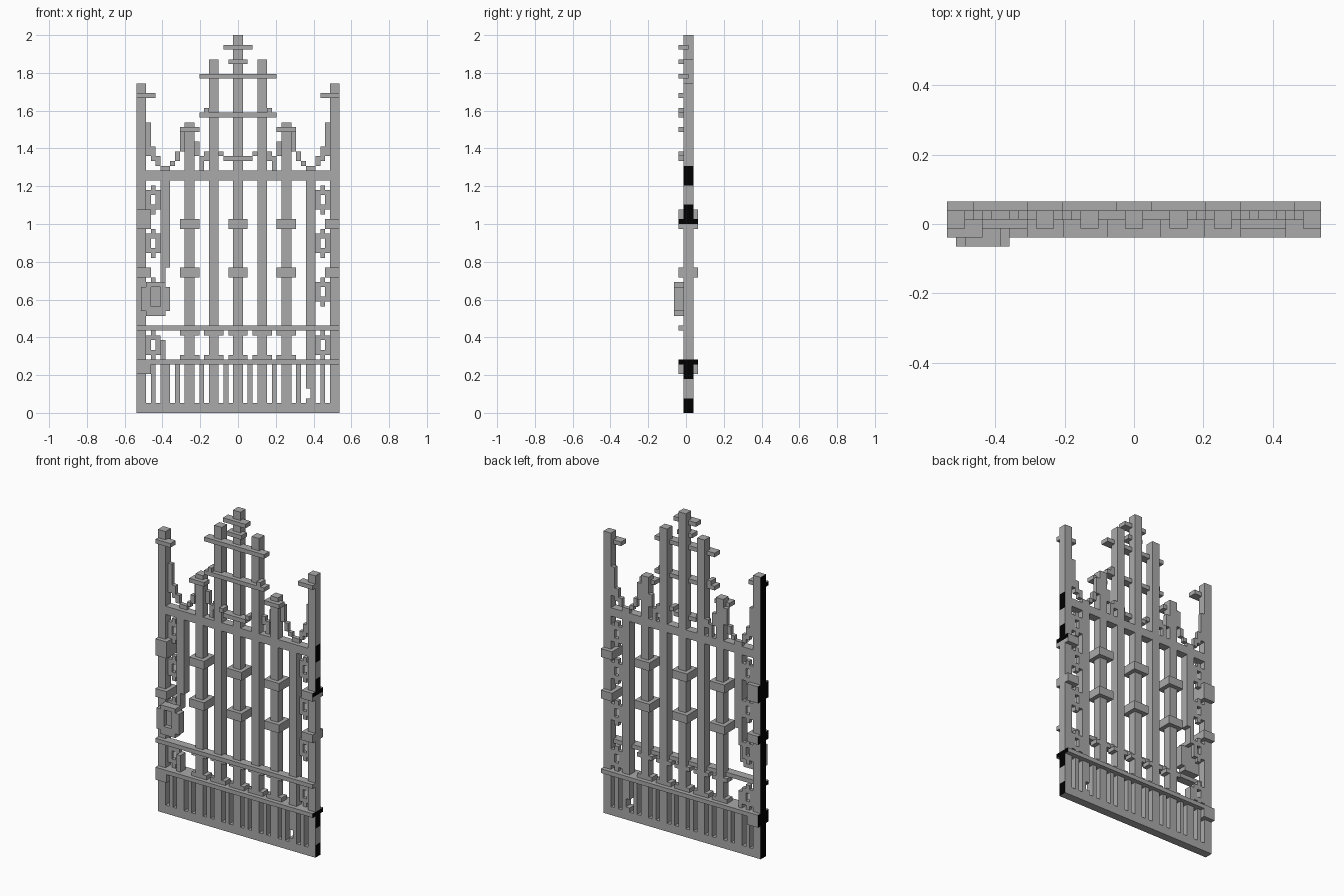
import bpy, bmesh
from mathutils import Vector

U = 2 / 78                      # one block of the grid
CORE, WIDE = (-0.5, 1.5), (-1.5, 2.5)
FRONT, BACK = (-1.5, 0.5), (0.5, 1.5)
BLACK_BANDS = [(0, 3), (7, 11), (39, 43), (47, 51)]

cube = bpy.data.objects.get("Cube")
if cube:
    bpy.data.objects.remove(cube, do_unlink=True)


def material(name, value):
    m = bpy.data.materials.new(name)
    m.use_nodes = True
    color = (value, value, value, 1)
    m.diffuse_color = color
    m.node_tree.nodes["Principled BSDF"].inputs["Base Color"].default_value = color
    return m


IRON = material("grey_iron", 0.4)
BLACK = material("black_edge", 0.0)


def part(name, boxes):
    """Join boxes given as (x0, x1, z0, z1, (y0, y1)) in block units."""
    bm = bmesh.new()
    for x0, x1, z0, z1, (y0, y1) in boxes:
        lo, size = Vector((x0, y0, z0)), Vector((x1 - x0, y1 - y0, z1 - z0))
        made = bmesh.ops.create_cube(bm, size=1)["verts"]
        for v in made:
            v.co = lo + size * 0.5 + v.co * size
    # Split the outer left edge where its colour changes
    if max(v.co.x for v in bm.verts) > 20.9:
        for z in [z for band in BLACK_BANDS for z in band]:
            bmesh.ops.bisect_plane(bm, geom=bm.verts[:] + bm.edges[:] + bm.faces[:],
                                   plane_co=(0, 0, z), plane_no=(0, 0, 1))
    for f in bm.faces:
        f.normal_update()
        c = f.calc_center_median()
        banded = any(a < c.z < b for a, b in BLACK_BANDS)
        if (c.x < -20.9 and f.normal.x < -0.9) or (c.x > 20.9 and f.normal.x > 0.9 and banded):
            f.material_index = 1
    bmesh.ops.scale(bm, vec=(U, U, U), verts=bm.verts)
    mesh = bpy.data.meshes.new(name)
    bm.to_mesh(mesh)
    bm.free()
    mesh.materials.append(IRON)
    mesh.materials.append(BLACK)
    obj = bpy.data.objects.new(name, mesh)
    bpy.context.collection.objects.link(obj)


def both(boxes):
    """Add the mirror image of every box."""
    return boxes + [(-b, -a, c, d, y) for a, b, c, d, y in boxes]


# Upright posts
part("outer_posts", both([(19, 21, 0, 68, CORE)]))
part("centre_post", [(-1, 1, 0, 78, CORE)])
part("inner_posts", both([(4, 6, 0, 73, CORE)]))
part("middle_posts", both([(9, 11, 0, 60, CORE)]))
part("left_side_post", [(14, 16, 5, 49, CORE), (15, 16, 0, 5, CORE), (14, 16, 0, 3, CORE)])
part("broken_side_post", [(-16, -14, 30, 49, CORE), (-16, -15, 26, 30, CORE),
                          (-16, -15, 11, 15, CORE), (-16, -14, 0, 11, CORE)])

# Thin bars in the bottom panel
part("bottom_bars", both([(x, x + 1, 1, 10.5, CORE) for x in (2, 7, 12, 17)]))

# Horizontal rails
part("bottom_rail", [(-21, 21, 0, 2, CORE)])
part("lower_rail", [(-21, 21, 10, 11, WIDE)])
part("middle_rail", [(-21, 21, 17, 18, FRONT)])
part("upper_rail", [(-21, 21, 48, 50, CORE)])

# Capitals between the two lower rails
part("post_capitals", [(x - 2, x + 2, z, z + 1, CORE)
                       for x in (-10, -5, 0, 5, 10) for z in (11, 16)])

# Clamps round the posts
part("post_clamps", [(x - 2, x + 2, z, z + 2, WIDE)
                     for x in (-10, 0, 10) for z in (28, 38)])
part("outer_clamps", both([(18, 21, z, z + 2, WIDE) for z in (28, 38)]))
part("hinges", [(-21, -18, 8, 11, WIDE), (-21, -18, 39, 42, WIDE)])

# Ornamental cross bars at the top
part("centre_cross_bars", [(-3, 3, 75, 76, FRONT), (-2, 2, 72, 73, FRONT),
                           (-3, 3, 52, 53, FRONT)])
part("long_cross_bars", [(-8, 8, 69, 70, FRONT), (-8, 8, 61, 62, FRONT)])
part("cross_bar_tips", both([(3, 4, 53, 54, FRONT), (6, 7, 62, 63, FRONT)]))
part("middle_post_arms", both([(8, 12, 58, 59, FRONT)]))
part("outer_post_arms", both([(17, 21, 65, 66, FRONT)]))

# Stepped scrolls that sweep between the post tops
steps = [(18, 53, 60), (17, 52, 55), (16, 51, 53), (15, 50, 51), (14, 50, 51),
         (13, 51, 52), (12, 52, 54), (11, 54, 58),
         (8, 53, 56), (7, 51, 53), (6, 52, 54)]
part("stepped_scrolls", both([(x, x + 1, a, b, BACK) for x, a, b in steps]
                             + [(7, 8, 50, 51, BACK)]))


# Small ring ornaments beside the outer posts
def ring(x, z):
    return [(x, x + 1, z - 2, z + 2, BACK), (x + 2, x + 3, z - 2, z + 2, BACK),
            (x + 1, x + 2, z + 1, z + 3, BACK), (x + 1, x + 2, z - 3, z - 1, BACK)]


part("left_rings", [b for z in (44, 35, 25, 14) for b in ring(16, z)])
part("right_rings", [b for z in (44, 35, 25, 14) for b in ring(-19, z)])

# Lock case with a sunken plate
LOCK = (-2.5, -0.5)
part("lock_case", [(-20, -18, 21, 26, LOCK), (-16, -14, 21, 26, LOCK),
                   (-19, -15, 20, 22, LOCK), (-19, -15, 26, 27, LOCK)])
part("lock_plate", [(-18, -16, 22, 26, (-1.5, -0.5))])
